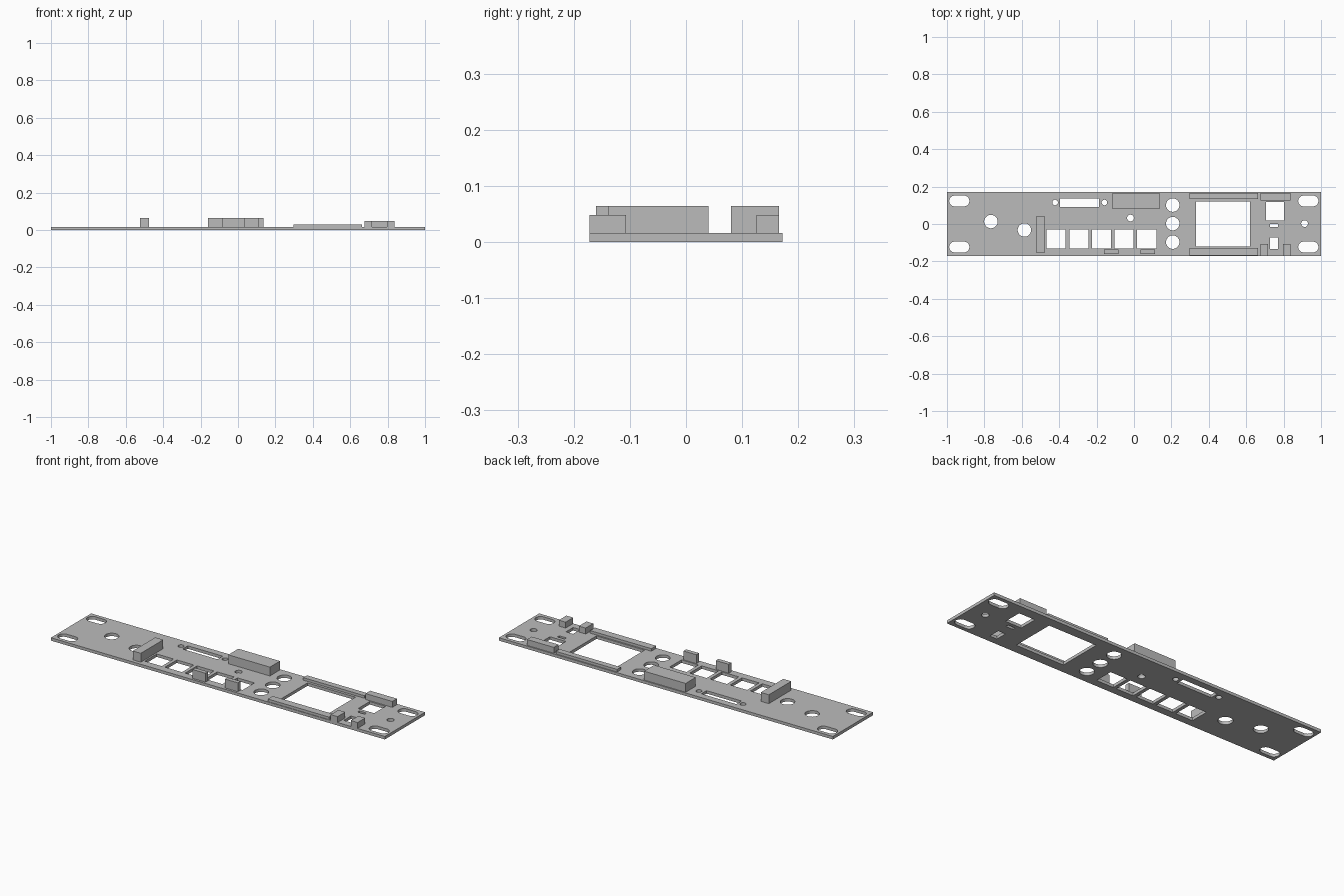
import bpy, bmesh
from math import sin, cos, pi

cube = bpy.data.objects.get("Cube")
if cube:
    bpy.data.objects.remove(cube, do_unlink=True)

THICK = 0.016
HALF_DEPTH = 0.172

grey = bpy.data.materials.new("plain grey")
grey.use_nodes = True
grey.diffuse_color = (0.5, 0.5, 0.5, 1)
grey.node_tree.nodes["Principled BSDF"].inputs["Base Color"].default_value = grey.diffuse_color


def rect(x0, x1, y0, y1):
    return [(x0, y0), (x1, y0), (x1, y1), (x0, y1)]


def slot(cx, cy, r, straight=0.0, n=32):
    """Round hole, stretched along x when straight is above zero."""
    pts = []
    for i in range(n):
        a = 2 * pi * (i + 0.5) / n
        side = straight / 2 if cos(a) > 0 else -straight / 2
        pts.append((cx + side + r * cos(a), cy + r * sin(a)))
    return pts


def add_mesh(name, bm):
    bmesh.ops.recalc_face_normals(bm, faces=bm.faces)
    mesh = bpy.data.meshes.new(name)
    bm.to_mesh(mesh)
    bm.free()
    mesh.materials.append(grey)
    mesh.shade_flat()
    obj = bpy.data.objects.new(name, mesh)
    bpy.context.collection.objects.link(obj)
    return obj


def plate(name, loops):
    """Extruded sheet: first loop is the outline, the others are holes."""
    curve = bpy.data.curves.new(name + "_outline", "CURVE")
    curve.dimensions = "2D"
    curve.fill_mode = "BOTH"
    curve.extrude = THICK / 2
    for pts in loops:
        spline = curve.splines.new("POLY")
        spline.points.add(len(pts) - 1)
        for p, (x, y) in zip(spline.points, pts):
            p.co = (x, y, 0, 1)
        spline.use_cyclic_u = True
    helper = bpy.data.objects.new(name + "_outline", curve)
    bpy.context.collection.objects.link(helper)
    bpy.context.view_layer.update()
    deps = bpy.context.evaluated_depsgraph_get()
    mesh = bpy.data.meshes.new_from_object(helper.evaluated_get(deps))
    bm = bmesh.new()
    bm.from_mesh(mesh)
    bmesh.ops.remove_doubles(bm, verts=bm.verts, dist=1e-5)
    bmesh.ops.translate(bm, verts=bm.verts, vec=(0, 0, THICK / 2))
    bpy.data.objects.remove(helper, do_unlink=True)
    bpy.data.meshes.remove(mesh)
    bpy.data.curves.remove(curve)
    return add_mesh(name, bm)


def block(name, x0, x1, y0, y1, top):
    """Box standing on the plate."""
    bm = bmesh.new()
    bmesh.ops.create_cube(bm, size=1)
    for v in bm.verts:
        v.co = (x1 if v.co.x > 0 else x0,
                y1 if v.co.y > 0 else y0,
                top if v.co.z > 0 else THICK)
    return add_mesh(name, bm)


# Panel outline and its openings
loops = [rect(-1, 1, -HALF_DEPTH, HALF_DEPTH)]
for x in (-0.934, 0.932):                        # mounting slots
    for y in (-0.123, 0.123):
        loops.append(slot(x, y, 0.029, 0.05))
for i in range(5):                               # row of button windows
    x = -0.416 + i * 0.121
    loops.append(rect(x - 0.051, x + 0.051, -0.131, -0.029))
for y in (-0.097, 0.002, 0.101):                 # column of round holes
    loops.append(slot(0.207, y, 0.036))
loops += [
    slot(-0.765, 0.013, 0.036),                  # large round holes
    slot(-0.586, -0.032, 0.036),
    slot(-0.422, 0.115, 0.015),                  # connector and its screws
    slot(-0.158, 0.115, 0.015),
    rect(-0.396, -0.187, 0.091, 0.136),
    slot(-0.019, 0.032, 0.018),                  # small round holes
    slot(0.912, 0.002, 0.018),
    rect(0.332, 0.620, -0.120, 0.120),           # display window
    rect(0.706, 0.802, 0.019, 0.118),            # port openings
    rect(0.727, 0.770, -0.016, 0.0),
    rect(0.727, 0.770, -0.134, -0.072),
]
plate("panel", loops)

# Tall supports
TALL, MID, LOW = 0.064, 0.048, 0.030
block("support_wall", -0.524, -0.476, -0.152, 0.040, TALL)
block("back_support", -0.114, 0.135, 0.080, 0.166, TALL)
for side, x in (("right", -0.160), ("left", 0.034)):
    block("button_stop_" + side, x, x + 0.077, -0.160, -0.137, TALL)

# Low rails along the display window
block("back_rail", 0.297, 0.664, 0.134, 0.166, LOW)
block("front_rail", 0.297, 0.664, -0.169, -0.128, LOW)

# Holders around the ports
block("back_holder", 0.676, 0.836, 0.126, 0.166, MID)
for side, x in (("right", 0.676), ("left", 0.796)):
    block("front_holder_" + side, x, x + 0.041, -HALF_DEPTH, -0.107, MID)
